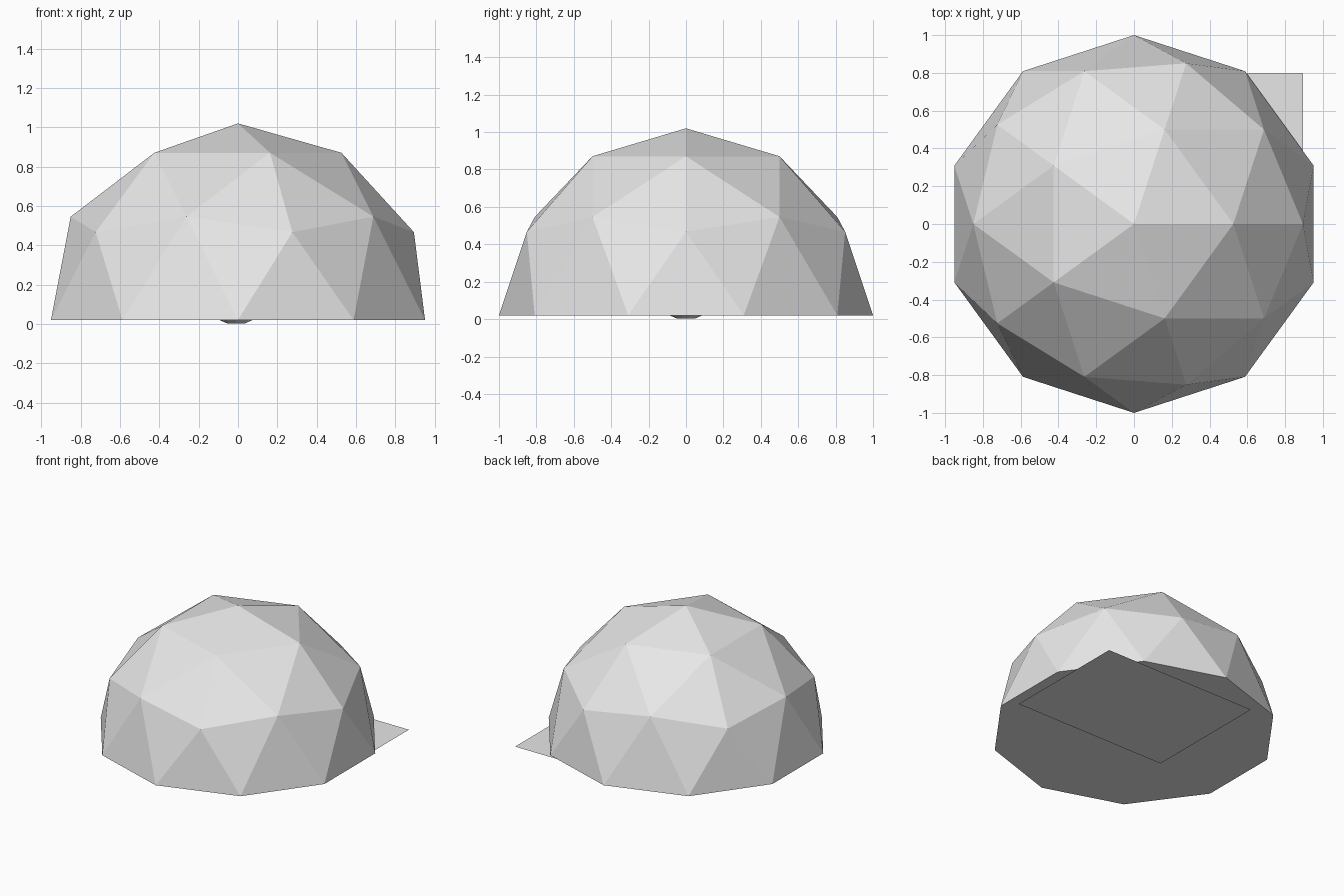
import bpy
import bmesh

BASE_Z = 0.02

cube = bpy.data.objects.get("Cube")
if cube:
    bpy.data.objects.remove(cube, do_unlink=True)


def make_material(name, value):
    mat = bpy.data.materials.new(name)
    mat.use_nodes = True
    colour = (value, value, value, 1)
    mat.diffuse_color = colour
    for node in mat.node_tree.nodes:
        if node.type == "BSDF_PRINCIPLED":
            node.inputs["Base Color"].default_value = colour
    return mat


def name_part(name, mat):
    obj = bpy.context.object
    obj.name = name
    obj.data.name = name
    obj.data.materials.append(mat)
    return obj


grey = make_material("light grey", 0.8)

# Faceted dome: upper half of a low-poly geodesic sphere
bpy.ops.mesh.primitive_ico_sphere_add(subdivisions=2, radius=1, location=(0, 0, BASE_Z))
dome = name_part("dome", grey)
bm = bmesh.new()
bm.from_mesh(dome.data)
lower = [v for v in bm.verts if v.co.z < -0.01]
bmesh.ops.delete(bm, geom=lower, context="VERTS")

# Flat floor closing the dome
rim = [e for e in bm.edges if e.is_boundary]
bmesh.ops.holes_fill(bm, edges=rim, sides=0)
bmesh.ops.recalc_face_normals(bm, faces=bm.faces)
bm.to_mesh(dome.data)
bm.free()

# Thin ground sheet, sticking out at the back left corner
bpy.ops.mesh.primitive_plane_add(size=1, location=(0.25, 0.307, 0))
sheet = name_part("ground_sheet", grey)
sheet.scale = (1.29, 0.98, 1)

# Small shallow foot between the floor and the sheet
bpy.ops.mesh.primitive_cone_add(vertices=10, radius1=0.045, radius2=0.088,
                                depth=0.018, location=(-0.01, 0, 0.011))
name_part("foot", grey)
